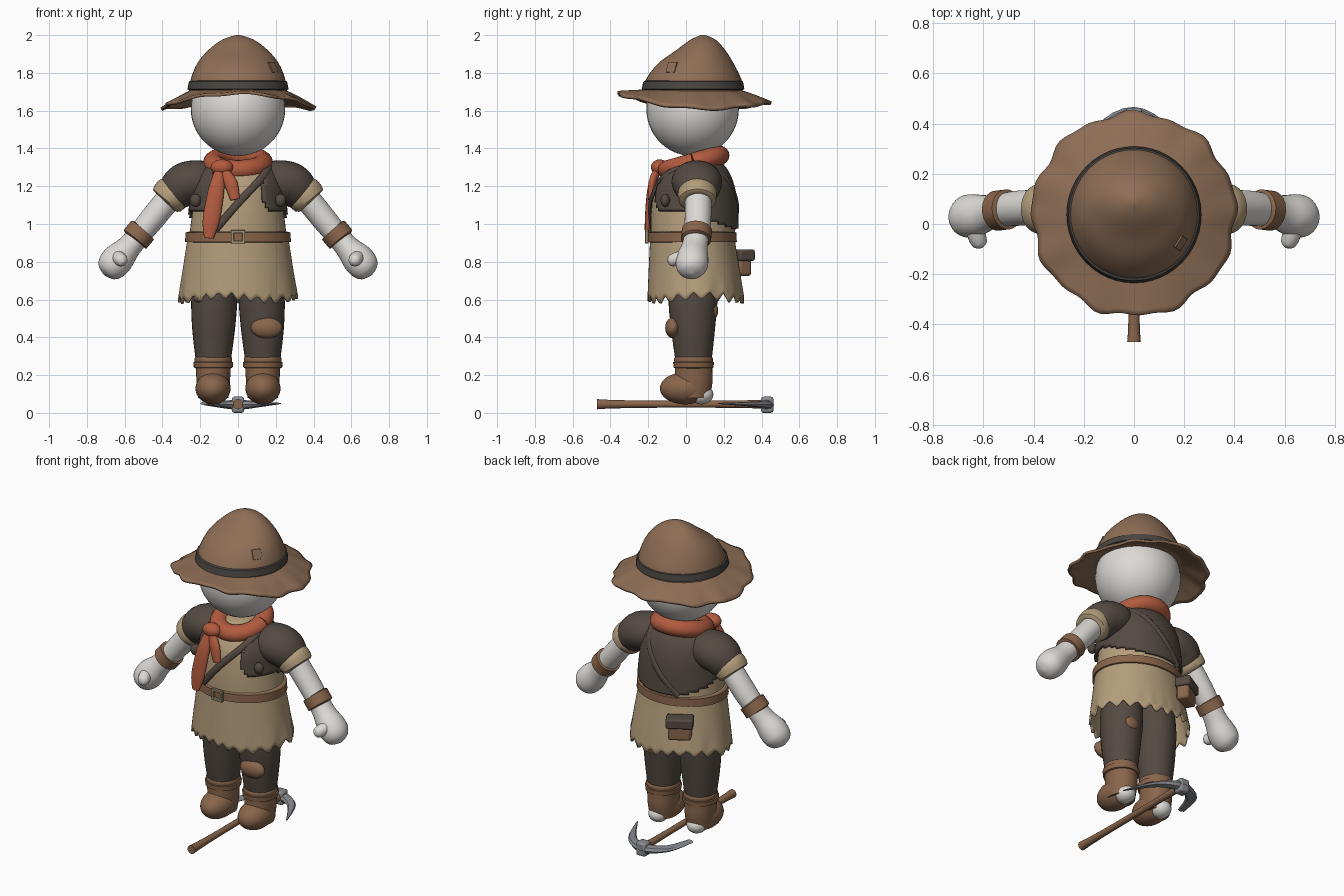
import bpy, bmesh, math
from mathutils import Vector, Matrix

if "Cube" in bpy.data.objects:
    bpy.data.objects.remove(bpy.data.objects["Cube"])


def material(name, rgb):
    m = bpy.data.materials.new(name)
    m.use_nodes = True
    m.diffuse_color = (*rgb, 1)
    m.node_tree.nodes["Principled BSDF"].inputs["Base Color"].default_value = (*rgb, 1)
    return m


HAT = material("hat_brown", (.27, .155, .092))
LEATHER = material("leather_brown", (.25, .13, .07))
TAN = material("cloth_tan", (.46, .34, .2))
DARK = material("dark_cloth", (.088, .068, .054))
BAND = material("band_charcoal", (.065, .057, .05))
SKIN = material("pale_body", (.72, .7, .67))
RED = material("scarf_red", (.45, .105, .05))
METAL = material("steel", (.25, .26, .285))
BUCKLE = material("buckle_metal", (.33, .27, .17))


def finish(name, bm, mat, angle=40, thick=0, bevel=0):
    bmesh.ops.recalc_face_normals(bm, faces=bm.faces[:])
    me = bpy.data.meshes.new(name)
    bm.to_mesh(me)
    bm.free()
    ob = bpy.data.objects.new(name, me)
    bpy.context.collection.objects.link(ob)
    me.materials.append(mat)
    bpy.ops.object.select_all(action='DESELECT')
    ob.select_set(True)
    bpy.context.view_layer.objects.active = ob
    bpy.ops.object.shade_smooth_by_angle(angle=math.radians(angle))
    if thick:
        mod = ob.modifiers.new("thickness", 'SOLIDIFY')
        mod.thickness, mod.offset = thick, 0
    if bevel:
        mod = ob.modifiers.new("bevel", 'BEVEL')
        mod.width, mod.segments = bevel, 2
    return ob


def spline(rows, steps):
    """Smooth curve through rows of numbers."""
    if steps < 2:
        return [list(r) for r in rows]
    out, n = [], len(rows)
    for i in range(n - 1):
        a, b, c, d = (rows[max(0, min(n - 1, i + k))] for k in (-1, 0, 1, 2))
        for s in range(steps):
            t = s / steps
            out.append([q + .5 * t * (r - p + t * (2 * p - 5 * q + 4 * r - w + t * (3 * (q - r) + w - p)))
                        for p, q, r, w in zip(a, b, c, d)])
    return out + [list(rows[-1])]


def loft(rows, axis=None, ref=(0, 1, 0), segs=32, steps=4, caps=True):
    """Sweep ellipses; each row is x, y, z, radius along ref, radius across."""
    rows = spline(rows, steps)
    bm, rings = bmesh.new(), []
    for i, r in enumerate(rows):
        p = Vector(r[:3])
        t = Vector(axis) if axis else Vector(rows[min(i + 1, len(rows) - 1)][:3]) - Vector(rows[max(i - 1, 0)][:3])
        t.normalize()
        u = Vector(ref)
        u = (u - t * u.dot(t)).normalized()
        v = t.cross(u)
        rings.append([bm.verts.new(p + u * max(r[3], .001) * math.cos(a) + v * max(r[4], .001) * math.sin(a))
                      for a in (math.tau * k / segs for k in range(segs))])
    for lo, hi in zip(rings, rings[1:]):
        for k in range(segs):
            bm.faces.new((lo[k], lo[k - 1], hi[k - 1], hi[k]))
    if caps:
        bm.faces.new(rings[0])
        bm.faces.new(rings[-1])
    return bm


def column(profile, grow=0, **kw):
    """Upright loft; each profile row is z, x radius, y radius, y centre."""
    return loft([(0, cy, z, ry + grow, rx + grow) for z, rx, ry, cy in profile], axis=(0, 0, 1), **kw)


def ball(name, loc, rad, mat, segs=24):
    bm = bmesh.new()
    bmesh.ops.create_uvsphere(bm, u_segments=segs, v_segments=segs * 2 // 3, radius=1)
    bm.transform(Matrix.Translation(loc) @ Matrix.Diagonal((*rad, 1)))
    return finish(name, bm, mat, 60)


def box(name, loc, size, mat, rot=Matrix(), bevel=.008):
    bm = bmesh.new()
    bmesh.ops.create_cube(bm, size=1)
    bm.transform(Matrix.Translation(loc) @ rot @ Matrix.Diagonal((*size, 1)))
    return finish(name, bm, mat, 30, bevel=bevel)


# Head
ball("head", (0, .035, 1.61), (.25, .245, .25), SKIN, 40)

# Hat: crown, band, wavy brim, patch
crown = [(1.69, .26, .263, .037), (1.76, .252, .255, .04), (1.85, .216, .2, .052),
         (1.92, .158, .13, .078), (1.975, .085, .068, .09), (2, .012, .012, .09)]
finish("hat_crown", column(crown, segs=48), HAT, 60)
band = [(1.708, .255, .26, .037), (1.714, .268, .272, .037), (1.754, .26, .264, .038), (1.76, .248, .252, .038)]
finish("hat_band", column(band, segs=48, steps=1), BAND, 40)
bm, rings, N = bmesh.new(), [], 96
for j in range(9):
    t, ring = j / 8, []
    for k in range(N):
        a = math.tau * k / N
        edge = .402 + .008 * math.sin(9 * a) + .006 * math.sin(16 * a + 1)
        rim = 1.64 - .0275 * math.cos(2 * a) - .025 * math.sin(a) + .005 * math.sin(9 * a + 2)
        r = .235 + (edge - .235) * t
        z = 1.705 + (rim - 1.705) * t ** 1.2
        ring.append(bm.verts.new((r * math.cos(a), .037 + r * math.sin(a), z)))
    rings.append(ring)
for lo, hi in zip(rings, rings[1:]):
    for k in range(N):
        bm.faces.new((lo[k - 1], hi[k - 1], hi[k], lo[k]))
finish("hat_brim", bm, HAT, 60, thick=.016)
out = Vector((.78, -.5, .42))
box("hat_patch", (.186, -.076, 1.83), (.055, .06, .009), HAT, out.to_track_quat('Z', 'Y').to_matrix().to_4x4(), .002)

# Shirt and open vest
torso = [(.9, .262, .222, .035), (1, .25, .222, .035), (1.1, .237, .216, .035),
         (1.2, .225, .2, .035), (1.28, .185, .16, .042), (1.34, .1, .1, .05)]
finish("shirt", column(torso, segs=48), TAN, 60)
bm = column([(.975, .25, .222, .035)] + torso[2:], grow=.014, segs=80, steps=8, caps=False)
gone = []
for f in bm.faces:
    c = f.calc_center_median()
    hem = 1.06 if c.y < .03 else 1.06 - .38 * (c.y - .03)
    if c.z < hem or (c.y < .03 and abs(c.x) < .13 + max(0, 1.12 - c.z) * .8):
        gone.append(f)
bmesh.ops.delete(bm, geom=gone, context='FACES')
finish("vest", bm, DARK, 60, thick=.016)

# Skirt with a torn hem
bm = column([(.96, .255, .215, .033), (.88, .268, .222, .036), (.75, .288, .236, .044), (.62, .308, .25, .052)],
            segs=120, caps=False)
for v in bm.verts:
    a = math.atan2(v.co.y - .04, v.co.x)
    w = max(0, (.76 - v.co.z) / .14)
    saw = abs((a * 22 / math.tau) % 1 - .5) * 2
    v.co.z += w * w * (.045 * saw - .035 + .012 * math.sin(3 * a + 1))
    flare = 1 + .02 * w * math.sin(11 * a)
    v.co.x *= flare
finish("skirt", bm, TAN, 60, thick=.012)

# Belt, buckle and pouch
belt = [(.9, .255, .215, .033), (.906, .28, .236, .033), (.955, .278, .234, .033), (.962, .25, .21, .033)]
finish("belt", column(belt, segs=48, steps=1), LEATHER, 35)
for z in (-1, 1):
    box("buckle_bar", (0, -.208, .932 + z * .028), (.075, .018, .016), BUCKLE, bevel=.003)
    box("buckle_side", (z * .03, -.208, .932), (.016, .018, .07), BUCKLE, bevel=.003)
turn = Matrix.Rotation(math.radians(30), 4, 'Z')
box("pouch", (-.155, .283, .775), (.135, .075, .1), LEATHER, turn, .014)
box("pouch_flap", (-.157, .287, .835), (.16, .095, .06), DARK, turn, .01)

# Chest strap, front and back
for name, path in (("strap_front", [(.17, .03, 1.33), (.13, -.118, 1.25), (0, -.188, 1.11), (-.12, -.178, .97)]),
                   ("strap_back", [(.17, .08, 1.33), (.11, .215, 1.24), (0, .27, 1.1), (-.12, .25, .97)])):
    finish(name, loft([(*p, .011, .02) for p in path], segs=12), DARK)

# Scarf ring, knot and hanging tails
ring = [(.13 * math.cos(a), .04 + .135 * math.sin(a), 1.325 + .038 * math.sin(a), .052, .055)
        for a in (math.tau * k / 40 for k in range(41))]
finish("scarf", loft(ring, ref=(0, 0, 1), segs=16, steps=1), RED, 60)
ball("scarf_knot", (-.085, -.14, 1.3), (.06, .045, .042), RED)
for name, path in (("scarf_tail_long", [(-.095, -.15, 1.29, .02, .025), (-.115, -.185, 1.18, .02, .042),
                                        (-.142, -.2, 1.02, .018, .045), (-.155, -.205, .925, .012, .025)]),
                   ("scarf_tail_short", [(-.08, -.15, 1.29, .02, .02), (-.04, -.178, 1.22, .02, .035),
                                         (-.015, -.19, 1.13, .012, .025)])):
    finish(name, loft(path, segs=16), RED, 60)

for s, side in ((1, "left"), (-1, "right")):
    def limb(name, rows, mat, **kw):
        finish(f"{side}_{name}", loft([(s * r[0], *r[1:]) for r in rows], **kw), mat, 45)

    # Arm, sleeve, cuff, wristband, thumb
    limb("sleeve", [(.12, .05, 1.23, .09, .085), (.2, .055, 1.23, .13, .108), (.28, .06, 1.21, .13, .115),
                    (.335, .062, 1.165, .108, .1), (.365, .062, 1.135, .08, .08)], DARK)
    limb("cuff", [(.33, .06, 1.18, .09, .085), (.345, .06, 1.165, .102, .1),
                  (.378, .06, 1.125, .098, .094), (.385, .06, 1.117, .07, .07)], TAN, steps=2)
    limb("arm", [(.3, .065, 1.21, .07, .07), (.37, .065, 1.13, .07, .068), (.46, .063, 1.02, .07, .066),
                 (.53, .055, .935, .066, .062), (.58, .045, .875, .07, .066), (.63, .035, .82, .084, .083),
                 (.67, .03, .775, .083, .08), (.698, .03, .745, .055, .055), (.71, .03, .732, .008, .008)], SKIN)
    limb("wristband", [(.502, .058, .97, .06, .06), (.505, .058, .967, .08, .078),
                       (.545, .053, .919, .08, .078), (.548, .053, .915, .06, .06)], LEATHER, steps=1)
    limb("thumb", [(.64, .0, .83, .035, .035), (.625, -.05, .815, .036, .036), (.612, -.082, .803, .028, .028),
                   (.607, -.095, .799, .004, .004)], SKIN, ref=(0, 0, 1), segs=20)
    ball(f"{side}_vest_tie", (s * .225, -.11, 1.125), (.03, .025, .035), DARK, 12)

    # Trouser leg
    limb("trouser_leg", [(.12, .04, .8, .115, .11), (.125, .037, .62, .13, .122), (.129, .037, .45, .117, .114),
                         (.131, .04, .27, .095, .092)], DARK, axis=(0, 0, 1))

    # Boot with ankle strap and heel showing through
    limb("boot_shaft", [(.131, .035, .08, .09, .08), (.131, .04, .16, .1, .088), (.131, .04, .24, .099, .093),
                        (.131, .04, .285, .103, .1), (.131, .04, .3, .092, .09)], LEATHER, axis=(0, 0, 1))
    ball(f"{side}_boot_foot", (s * .132, -.005, .13), (.093, .133, .085), LEATHER, 32)
    limb("boot_strap", [(.131, .04, .235, .09, .09), (.131, .04, .24, .106, .103), (.131, .04, .268, .108, .106),
                        (.131, .04, .273, .09, .09)], LEATHER, axis=(0, 0, 1), steps=1)
    ball(f"{side}_heel", (s * .135, .08, .097), (.06, .065, .052), SKIN)

# Cloth patches
ball("knee_patch", (.152, -.07, .45), (.084, .04, .055), LEATHER)
ball("back_leg_patch", (.14, .15, .54), (.045, .02, .04), LEATHER)
ball("hem_patch", (-.205, -.055, .61), (.03, .025, .025), LEATHER)

# Pickaxe lying on the ground
finish("pick_handle", loft([(0, -.47, .046, .027, .027), (0, -.4, .046, .023, .023), (0, -.2, .046, .019, .019),
                            (0, .2, .046, .019, .019), (0, .46, .046, .024, .024)],
                           ref=(0, 0, 1), segs=16), LEATHER)
finish("pick_head", loft([(-.18, .21, .05, .008, .022), (-.125, .365, .046, .014, .034), (0, .432, .043, .026, .034),
                          (.125, .36, .046, .014, .026), (.225, .17, .05, .003, .004)],
                         ref=(0, 0, 1), segs=8), METAL, 30)
box("pick_socket", (0, .43, .043), (.065, .065, .085), METAL, bevel=.012)
